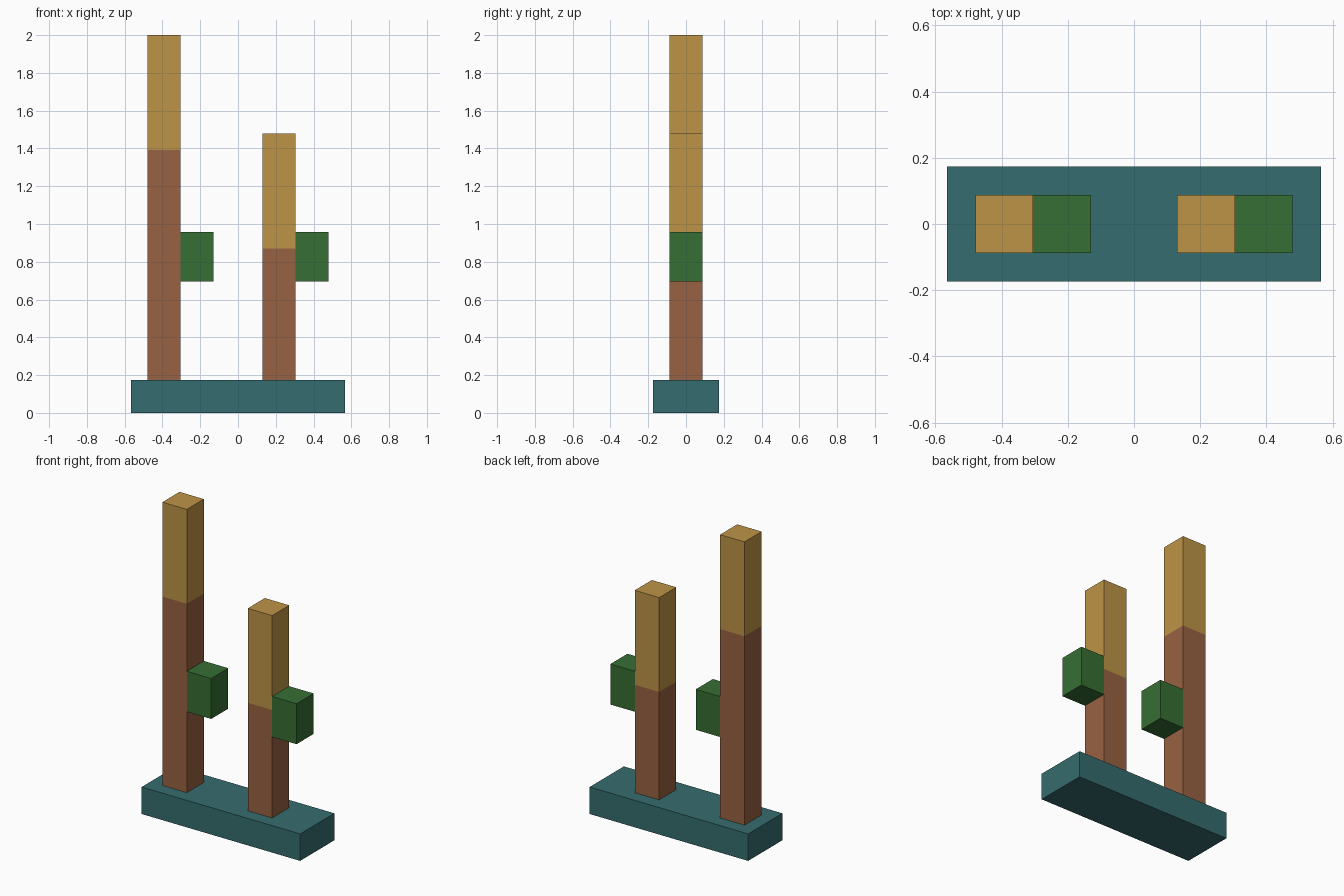
import bpy
import bmesh
from mathutils import Vector

# Remove the default cube
cube = bpy.data.objects.get("Cube")
if cube:
    bpy.data.objects.remove(cube, do_unlink=True)

U = 2 / 23  # grid unit shared by every part


def material(name, rgb):
    mat = bpy.data.materials.new(name)
    mat.use_nodes = True
    mat.diffuse_color = (*rgb, 1)
    mat.node_tree.nodes["Principled BSDF"].inputs["Base Color"].default_value = (*rgb, 1)
    return mat


teal = material("teal", (0.036, 0.15, 0.156))
brown = material("brown", (0.314, 0.122, 0.054))
ochre = material("ochre", (0.515, 0.296, 0.061))
green = material("green", (0.037, 0.156, 0.034))


def box(name, low, high, mats, split=None):
    """Box between two corners in grid units; faces above split take the second material."""
    low, high = Vector(low) * U, Vector(high) * U
    bm = bmesh.new()
    bmesh.ops.create_cube(bm, size=1)
    for v in bm.verts:
        v.co = (low + high) / 2 + v.co * (high - low)
    if split is not None:
        bmesh.ops.bisect_plane(bm, geom=bm.verts[:] + bm.edges[:] + bm.faces[:],
                               plane_co=(0, 0, split * U), plane_no=(0, 0, 1))
        for f in bm.faces:
            f.material_index = int(f.calc_center_median().z > split * U)
    mesh = bpy.data.meshes.new(name)
    bm.to_mesh(mesh)
    bm.free()
    for mat in mats:
        mesh.materials.append(mat)
    obj = bpy.data.objects.new(name, mesh)
    bpy.context.collection.objects.link(obj)
    return obj


# Base slab
box("base", (-6.5, -2, 0), (6.5, 2, 2), [teal])

# Two-coloured posts, each with a green block on its left side
for name, x, split, top in (("tall", -5.5, 16, 23), ("short", 1.5, 10, 17)):
    box(name + "_post", (x, -1, 2), (x + 2, 1, top), [brown, ochre], split)
    box(name + "_side_block", (x + 2, -1, 8), (x + 4, 1, 11), [green])
